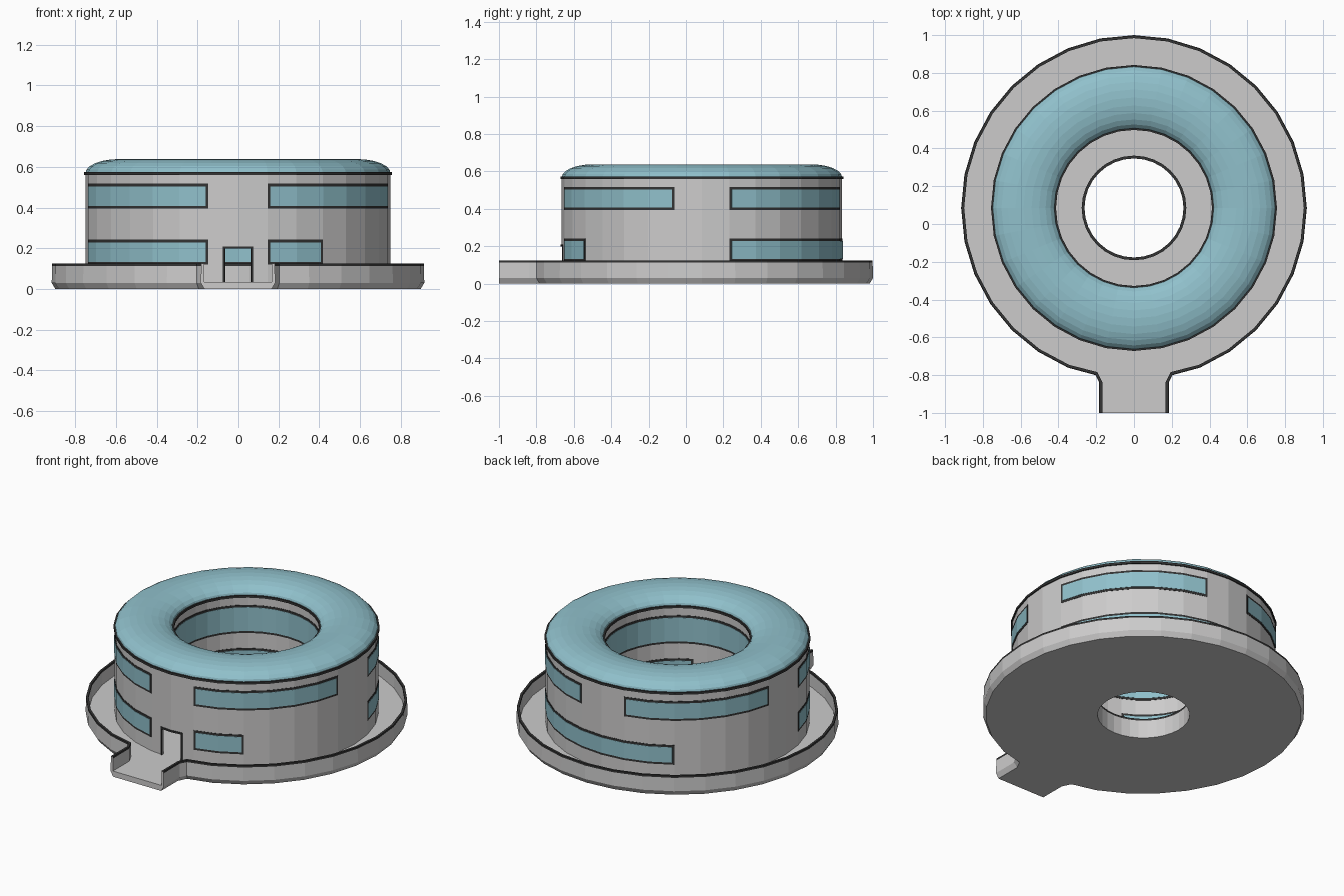
import bpy, bmesh, math

if "Cube" in bpy.data.objects:
    bpy.data.objects.remove(bpy.data.objects["Cube"])

SIDES = 32
STEP = 360 / SIDES
CY = 0.085            # centre of the ring along y
R_OUT, R_IN = 0.75, 0.42
FRAME = 0.013


def material(name, rgb):
    m = bpy.data.materials.new(name)
    m.use_nodes = True
    m.diffuse_color = (*rgb, 1)
    m.node_tree.nodes["Principled BSDF"].inputs["Base Color"].default_value = (*rgb, 1)
    return m


GREY = material("light grey", (0.605, 0.60, 0.60))
BLUE = material("pale blue glass", (0.28, 0.53, 0.60))
DARK = material("dark trim", (0.033, 0.033, 0.033))


def finish(bm, name, *mats):
    bmesh.ops.recalc_face_normals(bm, faces=bm.faces)
    mesh = bpy.data.meshes.new(name)
    bm.to_mesh(mesh)
    bm.free()
    for m in mats:
        mesh.materials.append(m)
    ob = bpy.data.objects.new(name, mesh)
    bpy.context.scene.collection.objects.link(ob)
    return ob


def on_ring(r, deg, z):
    """Point on the flat-sided ring of corner radius r."""
    off = deg % STEP
    if min(off, STEP - off) > 1e-4:
        r *= math.cos(math.radians(STEP / 2)) / math.cos(math.radians(off - STEP / 2))
    a = math.radians(deg)
    return (r * math.cos(a), CY + r * math.sin(a), z)


def sweep(bm, profile, a0=0, a1=360):
    """Turn a closed (radius, z) profile from angle a0 to a1."""
    full = a1 - a0 >= 360
    inner = [i * STEP for i in range(-SIDES, 3 * SIDES) if a0 + 0.01 < i * STEP < a1 - 0.01]
    angles = [a0] + inner + ([] if full else [a1])
    loops = [[bm.verts.new(on_ring(r, a, z)) for r, z in profile] for a in angles]
    n = len(profile)
    pairs = list(zip(loops, loops[1:])) + ([(loops[-1], loops[0])] if full else [])
    for p, q in pairs:
        for j in range(n):
            k = (j + 1) % n
            bm.faces.new((p[j], p[k], q[k], q[j]))
    if not full:
        bm.faces.new(loops[0])
        bm.faces.new(loops[-1])


def rect(r0, r1, z0, z1):
    return [(r0, z0), (r1, z0), (r1, z1), (r0, z1)]


def ring(name, profile, mat):
    bm = bmesh.new()
    sweep(bm, profile)
    return finish(bm, name, mat)


# Tray outline, open at the end of the front walkway
def outline(d, z):
    arc = [on_ring(0.915 - d, -90 + i * STEP, z) for i in range(2, SIDES - 1)]
    side = [(0.184 - d, -1, z), (0.184 - d, -0.84 + 0.2 * d, z), (0.204 - 0.6 * d, -0.8 + d, z)]
    return side + arc + [(-x, y, h) for x, y, h in reversed(side)]


# Tray: bottom, chamfer, rim, floor and rim round the centre hole
bm = bmesh.new()
FLOOR, TRIM, RIM = 0.035, 0.113, 0.125
outer = [(0.018, 0), (0, 0.03), (0.002, TRIM), (0.002, RIM), (0.016, RIM), (0.016, TRIM), (0.016, FLOOR)]
hole = [(0.262, 0), (0.262, TRIM), (0.262, RIM), (0.277, RIM), (0.277, TRIM), (0.277, FLOOR)]
walls = [[bm.verts.new(p) for p in outline(d, z)] for d, z in outer]
wells = [[bm.verts.new(on_ring(r, i * STEP, z)) for i in range(SIDES)] for r, z in hole]
for p, q in zip(walls, walls[1:]):
    for i in range(len(p) - 1):
        bm.faces.new((p[i], p[i + 1], q[i + 1], q[i]))
for p, q in zip(wells, wells[1:]):
    for i in range(SIDES):
        k = (i + 1) % SIDES
        bm.faces.new((p[i], p[k], q[k], q[i]))
bm.faces.new([w[0] for w in walls] + [w[-1] for w in reversed(walls)])
for wall, well in ((walls[0], wells[0]), (walls[-1], wells[-1])):
    edges = []
    for loop in (wall, well):
        for i, v in enumerate(loop):
            w = loop[(i + 1) % len(loop)]
            edges.append(bm.edges.get((v, w)) or bm.edges.new((v, w)))
    bmesh.ops.triangle_fill(bm, edges=edges, use_beauty=True)
# Dark trim along the rim tops
for f in bm.faces:
    if all(v.co.z > TRIM - 1e-4 for v in f.verts):
        f.material_index = 1
finish(bm, "base_tray", GREY, DARK)


# Thin ring walls, each with a doorway cut through the front
def wall_with_door(name, r0, r1, top):
    wall = ring(name, rect(r0, r1, 0.03, 0.57), GREY)
    bm = bmesh.new()
    bmesh.ops.create_cube(bm, size=1)
    for v in bm.verts:
        v.co = (v.co.x * 0.13, v.co.y * 0.8 - 0.6, top * (v.co.z + 0.5))
    cutter = finish(bm, "doorway_cutter", GREY)
    cutter.hide_render = True
    mod = wall.modifiers.new("doorway", "BOOLEAN")
    mod.operation, mod.solver, mod.object = "DIFFERENCE", "EXACT", cutter
    bpy.context.view_layer.objects.active = wall
    bpy.ops.object.modifier_apply(modifier=mod.name)
    bpy.data.objects.remove(cutter)


FRONT_DOOR, COURT_DOOR = 0.198, 0.23
wall_with_door("outer_wall", R_OUT - 0.012, R_OUT, FRONT_DOOR)
wall_with_door("courtyard_wall", R_IN, R_IN + 0.012, COURT_DOOR)

# Domed glass roof
mid, half = (R_OUT + R_IN) / 2, (R_OUT - R_IN) / 2
arch = [math.pi * i / 12 for i in range(13)]
ring("roof", [(mid + half * math.cos(t), 0.568 + 0.07 * math.sin(t)) for t in arch], BLUE)
ring("roof_trim_outer", rect(R_OUT - 0.01, R_OUT + 0.007, 0.56, 0.574), DARK)
ring("roof_trim_inner", rect(R_IN - 0.007, R_IN + 0.01, 0.56, 0.574), DARK)

# Windows: dark backing plate with a glass plate on top
UPPER, LOWER, COURT_UPPER = (0.395, 0.517), (0.12, 0.242), (0.337, 0.512)


def windows(name, r, out, spans):
    frames, panes = bmesh.new(), bmesh.new()
    margin = math.degrees(FRAME / r)
    for i0, i1, (z0, z1) in spans:
        a0, a1 = i0 * STEP, i1 * STEP
        sweep(frames, rect(r - out * 0.002, r + out * 0.002, z0, z1), a0, a1)
        if a1 - a0 < 360:
            a0, a1 = a0 + margin, a1 - margin
        sweep(panes, rect(r, r + out * 0.004, z0 + FRAME, z1 - FRAME), a0, a1)
    finish(frames, name + "_frames", DARK)
    finish(panes, name + "_glass", BLUE)


quarter = SIDES // 4
upper = [(q * quarter + 1, q * quarter + 7, UPPER) for q in range(4)]
windows("outer_windows", R_OUT, 1, upper + [(1, 11, LOWER), (17, 23, LOWER), (25, 27, LOWER)])
windows("courtyard_windows", R_IN, -1, [(0, SIDES, COURT_UPPER), (-6, 22, LOWER)])

# Door surrounds on both doorways
for name, r, out, top in (("front_door_frame", R_OUT, 1, FRONT_DOOR),
                          ("courtyard_door_frame", R_IN, -1, COURT_DOOR)):
    bm = bmesh.new()
    a = math.degrees(math.asin(0.065 / r))
    b = math.degrees(math.asin(0.075 / r))
    r0, r1 = r - out * 0.002, r + out * 0.005
    for s in (-90 - b, -90 + a):
        sweep(bm, rect(r0, r1, FLOOR, top), s, s + b - a)
    sweep(bm, rect(r0, r1, top, top + 0.011), -90 - b, -90 + b)
    finish(bm, name, DARK)
